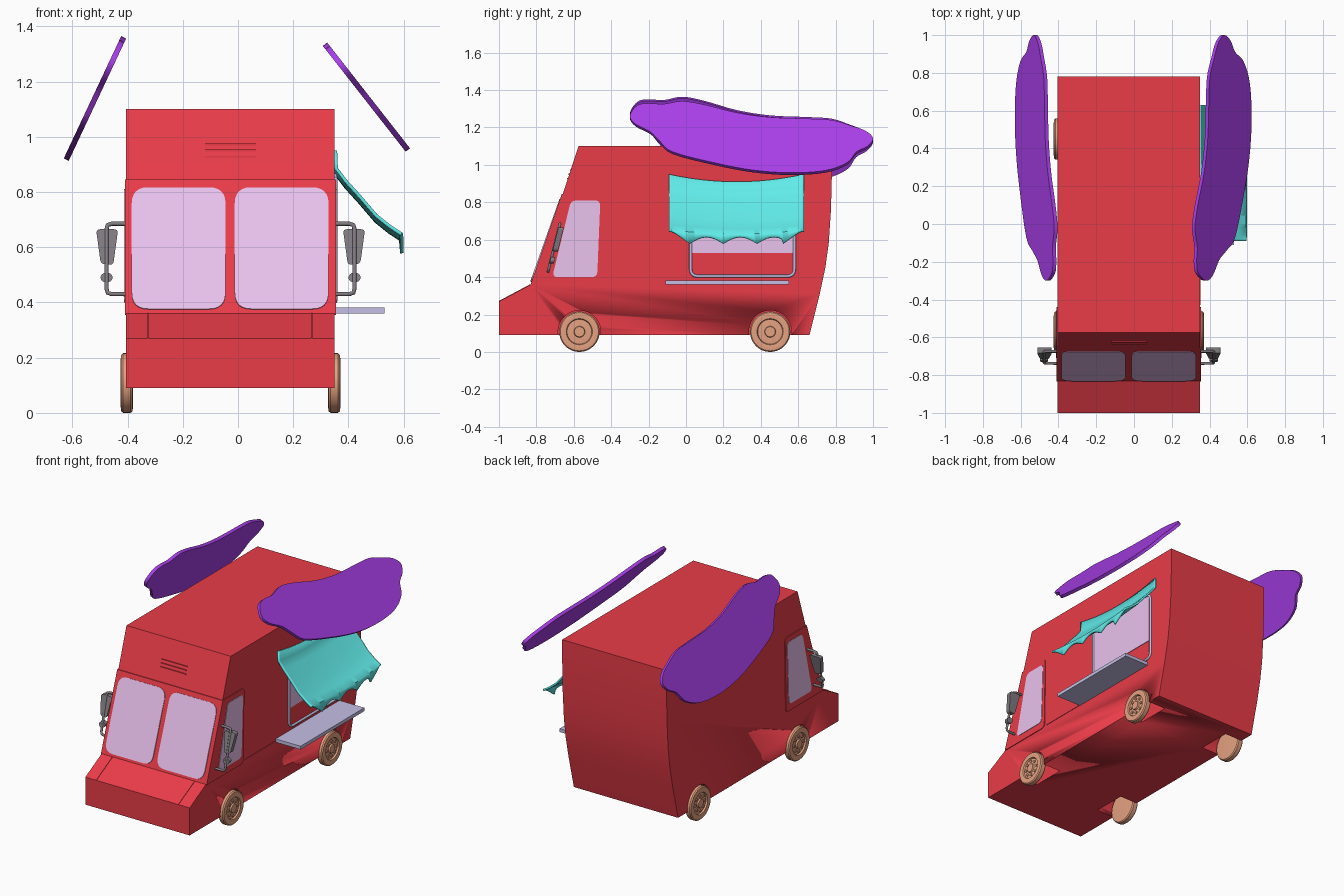
import bpy, bmesh, math
from mathutils import Vector

if "Cube" in bpy.data.objects:
    bpy.data.objects.remove(bpy.data.objects["Cube"])

CX = -0.027          # body centre line
XL, XR = -0.405, 0.35


def mat(name, r, g, b):
    m = bpy.data.materials.new(name)
    m.diffuse_color = (r, g, b, 1)
    m.use_nodes = True
    m.node_tree.nodes["Principled BSDF"].inputs["Base Color"].default_value = m.diffuse_color
    return m


RED = mat("red_paint", 0.82, 0.045, 0.065)
GLASS = mat("pink_glass", 0.82, 0.54, 0.85)
ORANGE = mat("orange_wheel", 0.78, 0.36, 0.22)
PURPLE = mat("purple", 0.40, 0.05, 0.82)
TEAL = mat("teal_cloth", 0.12, 0.84, 0.82)
LILAC = mat("lilac_metal", 0.56, 0.52, 0.78)
DARK = mat("dark_metal", 0.22, 0.20, 0.22)


def finish(name, bm, m, smooth=None):
    bmesh.ops.recalc_face_normals(bm, faces=bm.faces)
    me = bpy.data.meshes.new(name)
    bm.to_mesh(me)
    bm.free()
    ob = bpy.data.objects.new(name, me)
    bpy.context.collection.objects.link(ob)
    me.materials.append(m)
    if smooth:
        select(ob)
        bpy.ops.object.shade_smooth_by_angle(angle=math.radians(smooth))
    return ob


def select(ob):
    bpy.ops.object.select_all(action='DESELECT')
    ob.select_set(True)
    bpy.context.view_layer.objects.active = ob


def prism(name, pts, offset, m, smooth=None):
    """Extrude a 3D outline along an offset."""
    bm = bmesh.new()
    f = bm.faces.new([bm.verts.new(p) for p in pts])
    ext = bmesh.ops.extrude_face_region(bm, geom=[f], use_keep_orig=True)
    vs = [g for g in ext['geom'] if isinstance(g, bmesh.types.BMVert)]
    bmesh.ops.translate(bm, verts=vs, vec=offset)
    return finish(name, bm, m, smooth)


def box(name, x0, x1, y0, y1, z0, z1, m):
    return prism(name, [(x0, y0, z0), (x1, y0, z0), (x1, y1, z0), (x0, y1, z0)],
                 (0, 0, z1 - z0), m)


def rounded(pts, r, n=6):
    """Round the corners of a 2D polygon."""
    out = []
    for i, p in enumerate(pts):
        p, a, b = Vector(p), Vector(pts[i - 1]), Vector(pts[(i + 1) % len(pts)])
        s, e = p + (a - p).normalized() * r, p + (b - p).normalized() * r
        for k in range(n + 1):
            t = k / n
            out.append(s * (1 - t) ** 2 + p * 2 * t * (1 - t) + e * t * t)
    return out


def smooth_loop(pts, n=4):
    """Closed Catmull-Rom loop through 2D points."""
    out, c = [], len(pts)
    for i in range(c):
        a, b, d, e = (Vector(pts[(i + k) % c]) for k in (-1, 0, 1, 2))
        for k in range(n):
            t = k / n
            out.append(0.5 * (2 * b + (d - a) * t + (2 * a - 5 * b + 4 * d - e) * t * t
                              + (3 * b - a - 3 * d + e) * t ** 3))
    return out


def tube(name, pts, r, m, cyclic=False):
    cu = bpy.data.curves.new(name, 'CURVE')
    cu.dimensions = '3D'
    cu.bevel_depth = r
    cu.bevel_resolution = 2
    cu.use_fill_caps = True
    sp = cu.splines.new('POLY')
    sp.points.add(len(pts) - 1)
    for q, p in zip(sp.points, pts):
        q.co = (*p, 1)
    sp.use_cyclic_u = cyclic
    cu.materials.append(m)
    ob = bpy.data.objects.new(name, cu)
    bpy.context.collection.objects.link(ob)
    select(ob)
    bpy.ops.object.convert(target='MESH')


def lathe(name, profile, cx, cy, cz, side, m, seg=40):
    """Spin (radius, outward) profile around the x axis."""
    bm = bmesh.new()
    rings = [[bm.verts.new((cx + side * d, cy + r * math.cos(a), cz + r * math.sin(a)))
              for a in (2 * math.pi * k / seg for k in range(seg))] for r, d in profile]
    for a, b in zip(rings, rings[1:]):
        for k in range(seg):
            bm.faces.new((a[k], a[(k + 1) % seg], b[(k + 1) % seg], b[k]))
    bm.faces.new(rings[0])
    bm.faces.new(rings[-1])
    return finish(name, bm, m, 35)


def screen_y(z):      # slope of the windscreen
    return -0.83 + (z - 0.36) * 0.17 / 0.48


# Truck body from its side profile
side = [(-1, 0.09), (-1, 0.27), (-0.83, 0.36), (-0.66, 0.84), (-0.575, 1.10), (0.78, 1.10),
        (0.78, 0.95), (0.775, 0.76), (0.763, 0.58), (0.745, 0.45), (0.715, 0.31), (0.66, 0.09)]
body = prism("truck_body", [(XL, y, z) for y, z in side], (XR - XL, 0, 0), RED, 20)

# Wheels and wheel arches
wheel = [(0.085, -0.045), (0.102, -0.043), (0.108, -0.036), (0.108, -0.009), (0.102, -0.002),
         (0.085, 0), (0.070, -0.002), (0.066, -0.012), (0.030, -0.010), (0.027, -0.001), (0.012, -0.001)]
for wy, end in ((-0.57, "front"), (0.45, "rear")):
    for s, sx, sn in ((-1, -0.425, "left"), (1, 0.371, "right")):
        arch = lathe("arch_cutter", [(0.114, 0.05), (0.114, -0.15)], sx, wy, 0.108, s, RED)
        select(body)
        mod = body.modifiers.new("arch", 'BOOLEAN')
        mod.operation, mod.solver, mod.object = 'DIFFERENCE', 'EXACT', arch
        bpy.ops.object.modifier_apply(modifier="arch")
        bpy.data.objects.remove(arch)
        lathe(f"{end}_{sn}_wheel", wheel, sx, wy, 0.108, s, ORANGE)
        for k in range(8):
            a = k * math.pi / 4
            lathe(f"{end}_{sn}_wheel_stud_{k}", [(0.009, -0.014), (0.009, -0.005)], sx,
                  wy + 0.048 * math.cos(a), 0.108 + 0.048 * math.sin(a), s, ORANGE, 10)

# Raised cab surround carrying the windows
cab = [(-0.833, 0.355)] + [(p.x, p.y) for p in rounded([(-0.60, 0.355), (-0.45, 0.355),
       (-0.44, 0.845), (-0.60, 0.845)], 0.03)[7:21]] + [(-0.664, 0.845)]
prism("cab_surround", [(XL - 0.005, y, z) for y, z in cab], (XR - XL + 0.01, 0, 0), RED)

# Windscreen panes
for x0, x1, n in ((-0.385, -0.045, "left"), (-0.012, 0.328, "right")):
    o = rounded([(x0, 0.375), (x1, 0.375), (x1, 0.815), (x0, 0.815)], 0.06)
    prism(f"{n}_windscreen", [(p.x, screen_y(p.y) - 0.002, p.y) for p in o], (0, -0.006, 0.002), GLASS)

# Cab side windows
o = rounded([(-0.715, 0.40), (-0.475, 0.40), (-0.458, 0.81), (-0.615, 0.81)], 0.03)
for x, s, n in ((XL - 0.004, -1, "left"), (XR + 0.004, 1, "right")):
    prism(f"{n}_cab_window", [(x, p.x, p.y) for p in o], (s * 0.004, 0, 0), GLASS)

# Front vents, bonnet seam and side trim
for k in range(3):
    z = 0.928 + k * 0.022
    y = -0.66 + (z - 0.84) * 0.085 / 0.26
    box(f"vent_{k}", -0.12, 0.065, y - 0.004, y + 0.01, z - 0.003, z + 0.003, RED)
box("bonnet_seam", -0.33, 0.27, -1.0, -0.99, 0.249, 0.254, RED)
for x in (-0.33, 0.265):
    prism("bonnet_side_seam", [(x, -1, 0.252), (x, -1, 0.273), (x, -0.835, 0.361), (x, -0.83, 0.34)],
          (0.005, 0, 0), RED)
box("side_trim", XR - 0.01, XR + 0.003, -0.43, -0.11, 0.362, 0.370, RED)

# Serving window with rounded frame
o = rounded([(0.025, 0.405), (0.58, 0.405), (0.58, 0.86), (0.025, 0.86)], 0.04)
tube("serving_window_frame", [(XR + 0.002, p.x, p.y) for p in o], 0.008, LILAC, True)
box("serving_window_glass", XR - 0.01, XR + 0.004, 0.028, 0.577, 0.53, 0.855, GLASS)

# Counter shelf
box("counter_shelf", XR - 0.005, 0.53, -0.11, 0.55, 0.36, 0.382, LILAC)

# Cloth awning with sagging top and scalloped hem
prof = [(0.353, 0.95), (0.356, 0.885), (0.39, 0.84), (0.44, 0.785), (0.50, 0.715), (0.55, 0.675), (0.588, 0.65)]
bm = bmesh.new()
rows = []
N = 72
for i in range(N + 1):
    y = -0.09 + 0.72 * i / N
    d = abs(y - 0.27)
    sag = 1 - (d / 0.36) ** 2
    hem = 0.578 + 0.035 * abs(math.sin(math.pi * (y - 0.02) / 0.18))
    hem = max(hem if d < 0.25 else 0, 0.578 + max(0, d - 0.25) * 0.72)
    col = [(x, z - sag * (0.04 if k == 0 else 0.022)) for k, (x, z) in enumerate(prof)]
    col.append((0.593, min(hem, col[-1][1] - 0.002)))
    rows.append([bm.verts.new((x, y, z)) for x, z in col])
for a, b in zip(rows, rows[1:]):
    for k in range(len(a) - 1):
        bm.faces.new((a[k], a[k + 1], b[k + 1], b[k]))
awning = finish("awning", bm, TEAL, 50)
sol = awning.modifiers.new("thickness", 'SOLIDIFY')
sol.thickness, sol.offset = 0.012, 0

# Two tilted roof signs sharing one wavy outline (y, height fraction)
outline = [(-0.30, 0.80), (-0.26, 0.94), (-0.20, 0.97), (-0.12, 0.96), (-0.02, 1.0), (0.10, 0.95),
           (0.27, 0.84), (0.45, 0.775), (0.65, 0.755), (0.78, 0.735), (0.88, 0.66), (0.96, 0.585),
           (1.0, 0.48), (0.97, 0.37), (0.91, 0.29), (0.86, 0.14), (0.74, 0.03), (0.55, 0.0),
           (0.35, 0.04), (0.15, 0.14), (-0.07, 0.29), (-0.14, 0.44), (-0.19, 0.57), (-0.27, 0.68)]
loop = smooth_loop(outline)
for n, (bx, bz), (tx, tz) in (("right", (0.615, 0.952), (0.315, 1.335)),
                              ("left", (-0.622, 0.917), (-0.414, 1.36))):
    nrm = Vector((tz - bz, 0, bx - tx)).normalized() * 0.02
    prism(f"{n}_roof_sign", [(bx + (tx - bx) * p.y - nrm.x / 2, p.x, bz + (tz - bz) * p.y - nrm.z / 2)
                             for p in loop], nrm, PURPLE, 40)

# Door mirrors on bent arms
head = rounded([(0.352, 0.535), (0.400, 0.535), (0.487, 0.60), (0.487, 0.667), (0.405, 0.667)], 0.012, 3)
head = rounded([(0.425, 0.535), (0.470, 0.540), (0.487, 0.665), (0.407, 0.665)], 0.015, 4)


def arm_y(z):
    return -0.74 + (z - 0.42) * 0.25


for s, n in ((-1, "left"), (1, "right")):
    def mx(x):
        return CX + s * x
    arm = [(0.372, 0.685), (0.430, 0.685), (0.445, 0.680), (0.449, 0.665), (0.449, 0.450),
           (0.445, 0.435), (0.430, 0.430), (0.372, 0.430)]
    tube(f"{n}_mirror_arm", [(mx(x), arm_y(z), z) for x, z in arm], 0.008, DARK)
    prism(f"{n}_mirror", [(mx(x), arm_y(z) - 0.004, z) for x, z in head], (0, 0.03, 0), DARK)
    disc = [(0.449 + 0.022 * math.cos(k * math.pi / 8), 0.49 + 0.018 * math.sin(k * math.pi / 8)) for k in range(16)]
    prism(f"{n}_round_mirror", [(mx(x), arm_y(z) - 0.004, z) for x, z in disc], (0, 0.024, 0), DARK)
